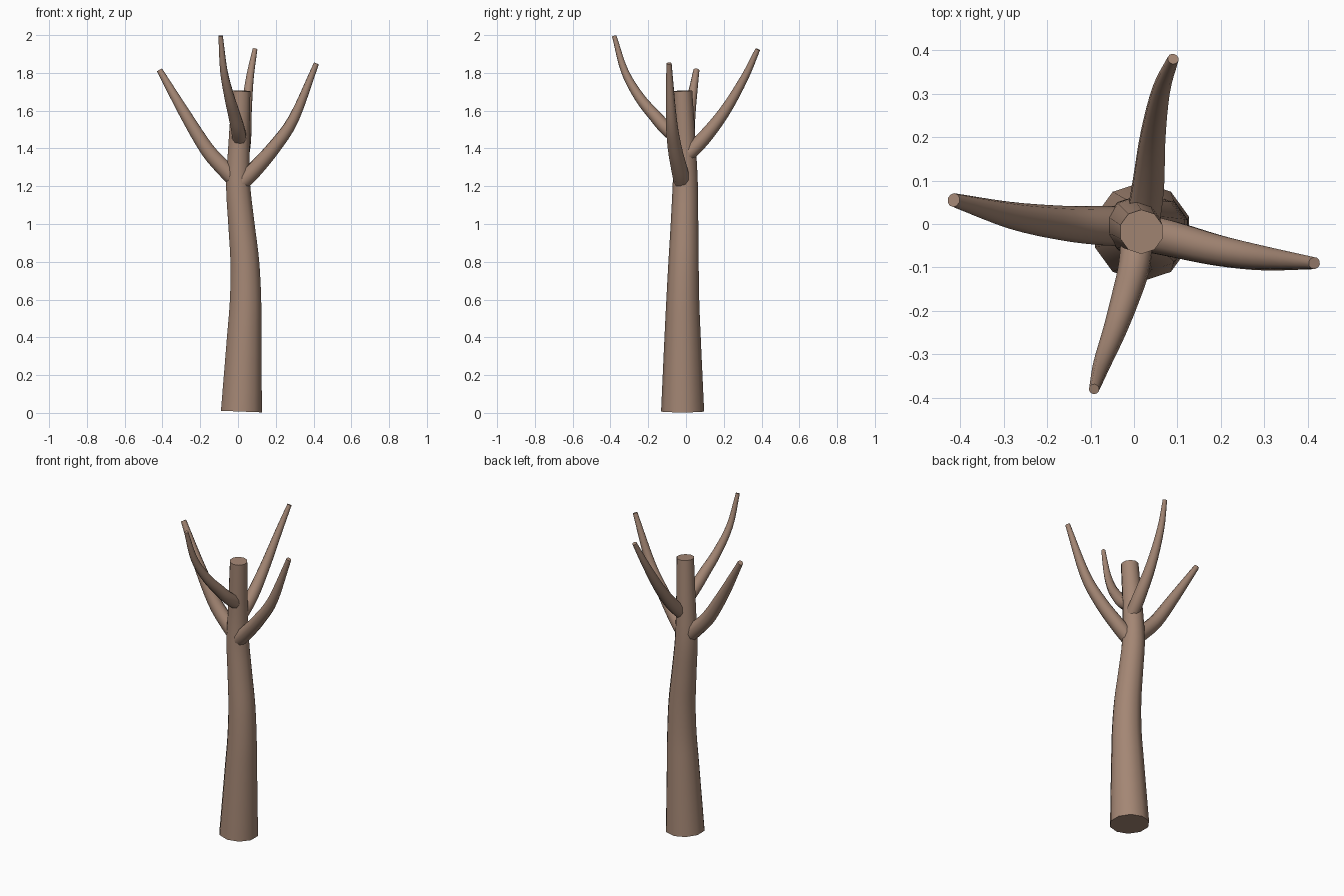
import bpy, bmesh, math
from mathutils import Vector

cube = bpy.data.objects.get("Cube")
if cube:
    bpy.data.objects.remove(cube, do_unlink=True)

bark = bpy.data.materials.new("brown bark")
bark.use_nodes = True
colour = (0.37, 0.24, 0.175, 1)
bark.diffuse_color = colour
bark.node_tree.nodes["Principled BSDF"].inputs["Base Color"].default_value = colour


def smooth_path(points, steps):
    """Catmull-Rom through (x, y, z, radius) points."""
    p = [Vector(q) for q in points]
    p = [2 * p[0] - p[1]] + p + [2 * p[-1] - p[-2]]
    out = []
    for a, b, c, d in zip(p, p[1:], p[2:], p[3:]):
        for i in range(steps):
            t = i / steps
            out.append(0.5 * (2 * b + (c - a) * t + (2 * a - 5 * b + 4 * c - d) * t**2
                              + (3 * b - a - 3 * c + d) * t**3))
    return out + [p[-2]]


def limb(name, points, sides=10, steps=4):
    """Tapered tube swept along a curved path, closed at both ends."""
    path = smooth_path(points, steps)
    bm = bmesh.new()
    rings = []
    side = Vector((1, 0, 0))
    for i, q in enumerate(path):
        ahead = path[min(i + 1, len(path) - 1)].xyz
        along = (ahead - path[max(i - 1, 0)].xyz).normalized()
        side = (side - along * side.dot(along)).normalized()
        up = along.cross(side)
        ring = []
        for k in range(sides):
            a = math.tau * (k + 0.5) / sides
            ring.append(bm.verts.new(q.xyz + q.w * (side * math.cos(a) + up * math.sin(a))))
        rings.append(ring)
    for lower, upper in zip(rings, rings[1:]):
        for k in range(sides):
            n = (k + 1) % sides
            bm.faces.new((lower[k], lower[n], upper[n], upper[k]))
    bm.faces.new(rings[0][::-1])
    bm.faces.new(rings[-1])
    mesh = bpy.data.meshes.new(name)
    bm.to_mesh(mesh)
    bm.free()
    mesh.materials.append(bark)
    obj = bpy.data.objects.new(name, mesh)
    bpy.context.collection.objects.link(obj)
    bpy.ops.object.select_all(action="DESELECT")
    obj.select_set(True)
    bpy.context.view_layer.objects.active = obj
    bpy.ops.object.shade_smooth_by_angle(angle=math.radians(50))


# Gently bending trunk
limb("trunk", [
    (0.018, -0.018, 0.007, 0.114), (0.033, -0.018, 0.4, 0.096),
    (0.04, -0.017, 0.6, 0.087), (0.036, -0.013, 0.8, 0.08),
    (0.018, -0.008, 1.0, 0.073), (0.001, -0.004, 1.2, 0.067),
    (0.004, -0.006, 1.4, 0.059), (0.017, -0.018, 1.705, 0.051)])

# Four upswept branches
limb("right_branch", [
    (0.0, -0.005, 1.22, 0.046), (-0.07, -0.004, 1.29, 0.045),
    (-0.164, 0.002, 1.395, 0.04), (-0.285, 0.02, 1.59, 0.031),
    (-0.415, 0.055, 1.815, 0.016)])
limb("left_branch", [
    (0.02, -0.02, 1.22, 0.044), (0.085, -0.034, 1.285, 0.043),
    (0.19, -0.06, 1.405, 0.037), (0.296, -0.078, 1.56, 0.029),
    (0.415, -0.09, 1.85, 0.014)])
limb("back_branch", [
    (0.018, -0.01, 1.35, 0.04), (0.033, 0.09, 1.45, 0.038),
    (0.044, 0.204, 1.595, 0.03), (0.063, 0.31, 1.775, 0.021),
    (0.09, 0.38, 1.925, 0.013)])
limb("front_branch", [
    (0.01, -0.01, 1.435, 0.04), (0.0, -0.098, 1.5, 0.037),
    (-0.019, -0.167, 1.575, 0.033), (-0.045, -0.246, 1.67, 0.027),
    (-0.075, -0.325, 1.81, 0.02), (-0.092, -0.38, 1.996, 0.012)])
